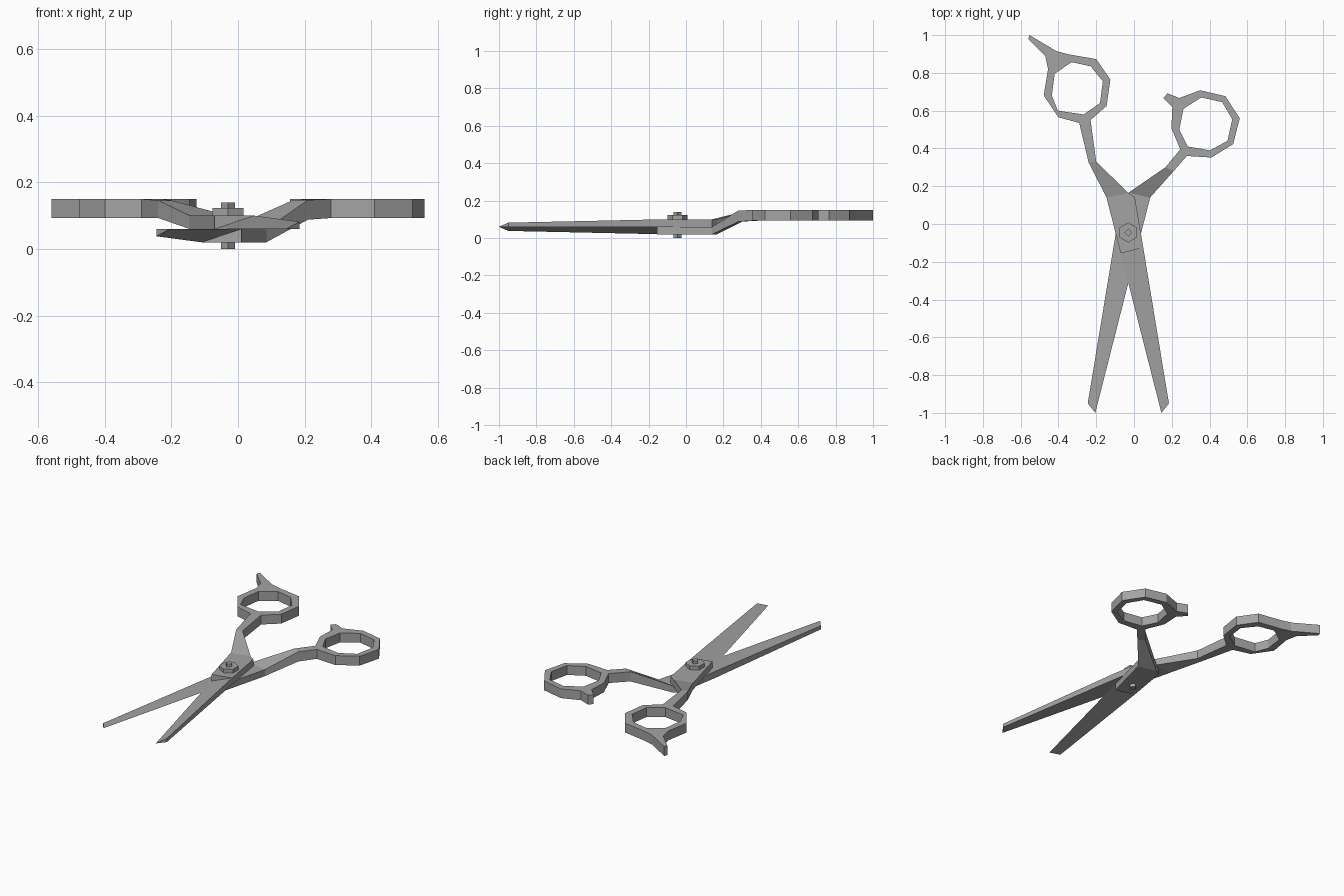
import bpy, bmesh, math

if "Cube" in bpy.data.objects:
    bpy.data.objects.remove(bpy.data.objects["Cube"])

steel = bpy.data.materials.new("brushed steel grey")
steel.diffuse_color = (0.37, 0.37, 0.37, 1)
steel.use_nodes = True
steel.node_tree.nodes["Principled BSDF"].inputs["Base Color"].default_value = steel.diffuse_color

PX, PY, MID = -0.03, -0.045, 0.06   # pivot position and height of the sliding plane


def finish(name, bm):
    bmesh.ops.recalc_face_normals(bm, faces=bm.faces)
    mesh = bpy.data.meshes.new(name)
    bm.to_mesh(mesh)
    bm.free()
    mesh.materials.append(steel)
    ob = bpy.data.objects.new(name, mesh)
    bpy.context.collection.objects.link(ob)
    return ob


def loft(bm, sections):
    """Closed skin through a row of equal-sized cross-sections."""
    rows = [[bm.verts.new(p) for p in s] for s in sections]
    n = len(rows[0])
    for a, b in zip(rows, rows[1:]):
        for i in range(n):
            j = (i + 1) % n
            bm.faces.new((a[i], a[j], b[j], b[i]))
    bm.faces.new(rows[0])
    bm.faces.new(rows[-1])


def flat(left, right, zb, zt):
    """Four-point section between two plan points."""
    return [(*left, zb), (*right, zb), (*right, zt), (*left, zt)]


def turned(section):
    """Half turn about the long axis through the pivot."""
    return [(2 * PX - x, y, 2 * MID - z) for x, y, z in section]


def half(name, arm, flip):
    # pivot block, from the blade step to the arm root
    block = [flat((-.07, -.155), (.049, -.125), .06, .10),
             flat((-.142, .125), (.005, .14), .06, .10),
             flat((-.145, .14), (-.03, .165), .06, .10)]
    # hollow-ground blade: thick spine, sharp cutting edge
    blade = [[(-.07, -.155, .06), (.049, -.125, .06), (.049, -.125, .10)],
             [(.145, -1.0, .06), (.185, -.95, .06), (.185, -.95, .082)]]
    if flip:
        block = [turned(s) for s in block]
        # reorder so that the corners line up with the arm sections
        block = [[s[3], s[2], s[1], s[0]] for s in block]
        blade = [turned(s) for s in blade]
    bm = bmesh.new()
    loft(bm, block + arm)
    loft(bm, blade)
    return finish(name, bm)


def ring(name, outer, inner, z0, z1):
    """Flat plate with a hole, extruded upwards."""
    bm = bmesh.new()
    edges = []
    for pts in (outer, inner):
        vs = [bm.verts.new((x, y, z0)) for x, y in pts]
        edges += [bm.edges.new((vs[i - 1], vs[i])) for i in range(len(vs))]
    bmesh.ops.triangle_fill(bm, edges=edges, use_beauty=True)
    ext = bmesh.ops.extrude_face_region(bm, geom=bm.faces[:], use_keep_orig=True)
    for v in ext["geom"]:
        if isinstance(v, bmesh.types.BMVert):
            v.co.z = z1
    return finish(name, bm)


def prism(name, sides, radius, z0, z1):
    bm = bmesh.new()
    loft(bm, [[(PX + radius * math.sin(2 * math.pi * i / sides),
                PY + radius * math.cos(2 * math.pi * i / sides), z)
               for i in range(sides)] for z in (z0, z1)])
    return finish(name, bm)


# two crossing halves
half("upper_blade", [flat((-.24, .325), (-.20, .33), .093, .146),
                     flat((-.29, .535), (-.23, .55), .093, .15)], False)
half("lower_blade", [flat((.21, .28), (.166, .30), .088, .147),
                     flat((.28, .36), (.245, .395), .093, .15)], True)

# finger ring with long rest
ring("finger_ring",
     [(-.29, .535), (-.40, .565), (-.478, .68), (-.455, .82), (-.47, .89),
      (-.56, .98), (-.553, 1.0), (-.41, .915), (-.34, .897), (-.20, .873),
      (-.125, .765), (-.145, .625), (-.23, .55)],
     [(-.403, .60), (-.267, .58), (-.18, .64), (-.165, .755),
      (-.23, .835), (-.33, .857), (-.42, .795), (-.435, .68)], .093, .15)

# thumb ring with short stub
ring("thumb_ring",
     [(.245, .395), (.198, .508), (.203, .62), (.156, .667), (.177, .692),
      (.24, .667), (.35, .708), (.483, .677), (.56, .56), (.525, .423),
      (.41, .352), (.28, .36)],
     [(.285, .41), (.403, .39), (.495, .44), (.52, .555),
      (.467, .645), (.356, .67), (.262, .61), (.24, .50)], .093, .15)

# pivot hardware
prism("pivot_nut", 6, .053, .10, .123)
prism("pivot_pin", 4, .021, 0, .14)
